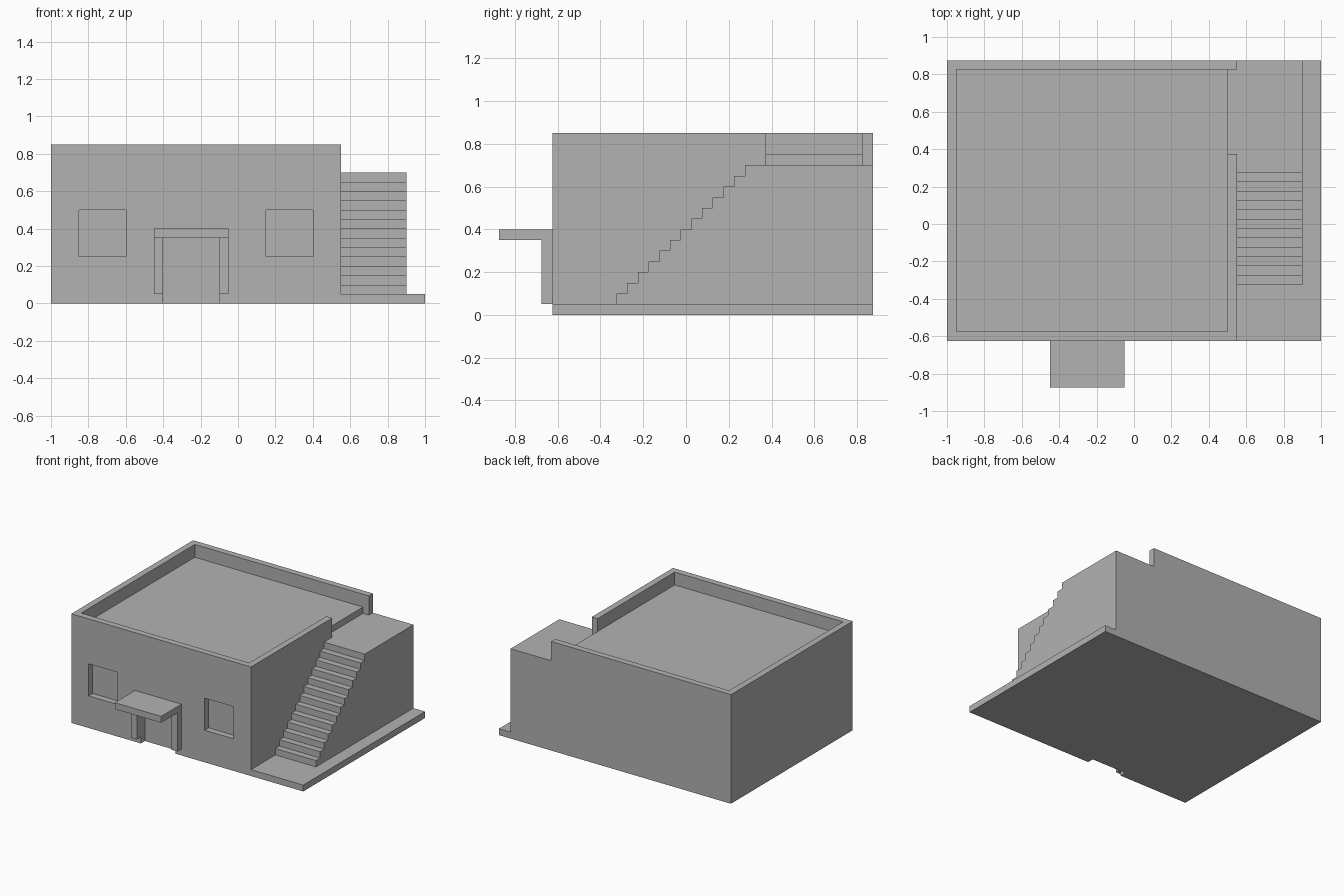
import bpy
import bmesh

cube = bpy.data.objects.get("Cube")
if cube:
    bpy.data.objects.remove(cube, do_unlink=True)

plaster = bpy.data.materials.new("grey_plaster")
plaster.use_nodes = True
GREY = (0.448, 0.448, 0.448, 1)
plaster.diffuse_color = GREY
plaster.node_tree.nodes["Principled BSDF"].inputs["Base Color"].default_value = GREY


def add_object(name, bm):
    bmesh.ops.recalc_face_normals(bm, faces=bm.faces)
    mesh = bpy.data.meshes.new(name)
    bm.to_mesh(mesh)
    bm.free()
    mesh.materials.append(plaster)
    obj = bpy.data.objects.new(name, mesh)
    bpy.context.scene.collection.objects.link(obj)
    return obj


def box(name, xs, ys, zs):
    """Box from its (min, max) range on each axis."""
    bm = bmesh.new()
    bmesh.ops.create_cube(bm, size=1)
    for v in bm.verts:
        v.co = [sum(r) / 2 + c * (r[1] - r[0]) for r, c in zip((xs, ys, zs), v.co)]
    return add_object(name, bm)


FRONT, BACK, SIDE = -0.625, 0.875, 0.55   # house walls
WALL, TOP, ROOF = 0.05, 0.85, 0.75        # wall thickness, parapet top, roof floor
SLAB, LANDING = 0.05, 0.70                # ground slab and landing heights


def cut(target, name, xs, ys, zs):
    """Carve a hidden box out of the target."""
    cutter = box(name, xs, ys, zs)
    cutter.hide_render = True
    cutter.hide_set(True)
    mod = target.modifiers.new(name, "BOOLEAN")
    mod.operation = "DIFFERENCE"
    mod.solver = "EXACT"
    mod.object = cutter
    bpy.context.view_layer.objects.active = target
    bpy.ops.object.modifier_apply(modifier=name)
    bpy.data.objects.remove(cutter, do_unlink=True)


# House block with sunken roof, parapet opening, windows and doorway
house = box("house", (-1, SIDE), (FRONT, BACK), (0, TOP))
cut(house, "roof_cutter", (-1 + WALL, SIDE - WALL), (FRONT + WALL, BACK - WALL), (ROOF, 1))
cut(house, "opening_cutter", (SIDE - WALL, 0.7), (0.375, BACK - WALL), (LANDING, 1))
recess = (FRONT - 0.1, FRONT + WALL)
cut(house, "left_window_cutter", (0.15, 0.4), recess, (0.25, 0.5))
cut(house, "right_window_cutter", (-0.85, -0.6), recess, (0.25, 0.5))
cut(house, "door_cutter", (-0.4, -0.1), recess, (-0.1, 0.35))

# Porch
box("porch_canopy", (-0.45, -0.05), (-0.875, FRONT), (0.35, 0.4))
for name, x in (("right_porch_post", -0.45), ("left_porch_post", -0.1)):
    box(name, (x, x + 0.05), (FRONT - 0.05, FRONT), (SLAB, 0.35))

# Ground slab beside the house
box("ground_slab", (SIDE, 1), (FRONT, BACK), (0, SLAB))

# Outside stair and landing, extruded from a stepped profile
STEP, RISERS, START = 0.05, 13, -0.325
profile = [(START, SLAB)]
for i in range(RISERS):
    y, z = START + i * STEP, SLAB + (i + 1) * STEP
    profile += [(y, z), (y + STEP, z)]
profile[-1] = (BACK, LANDING)
profile.append((BACK, SLAB))

bm = bmesh.new()
face = bm.faces.new([bm.verts.new((SIDE, y, z)) for y, z in profile])
side = bmesh.ops.extrude_face_region(bm, geom=[face], use_keep_orig=True)
moved = [g for g in side["geom"] if isinstance(g, bmesh.types.BMVert)]
bmesh.ops.translate(bm, verts=moved, vec=(0.35, 0, 0))
add_object("outside_stair", bm)
